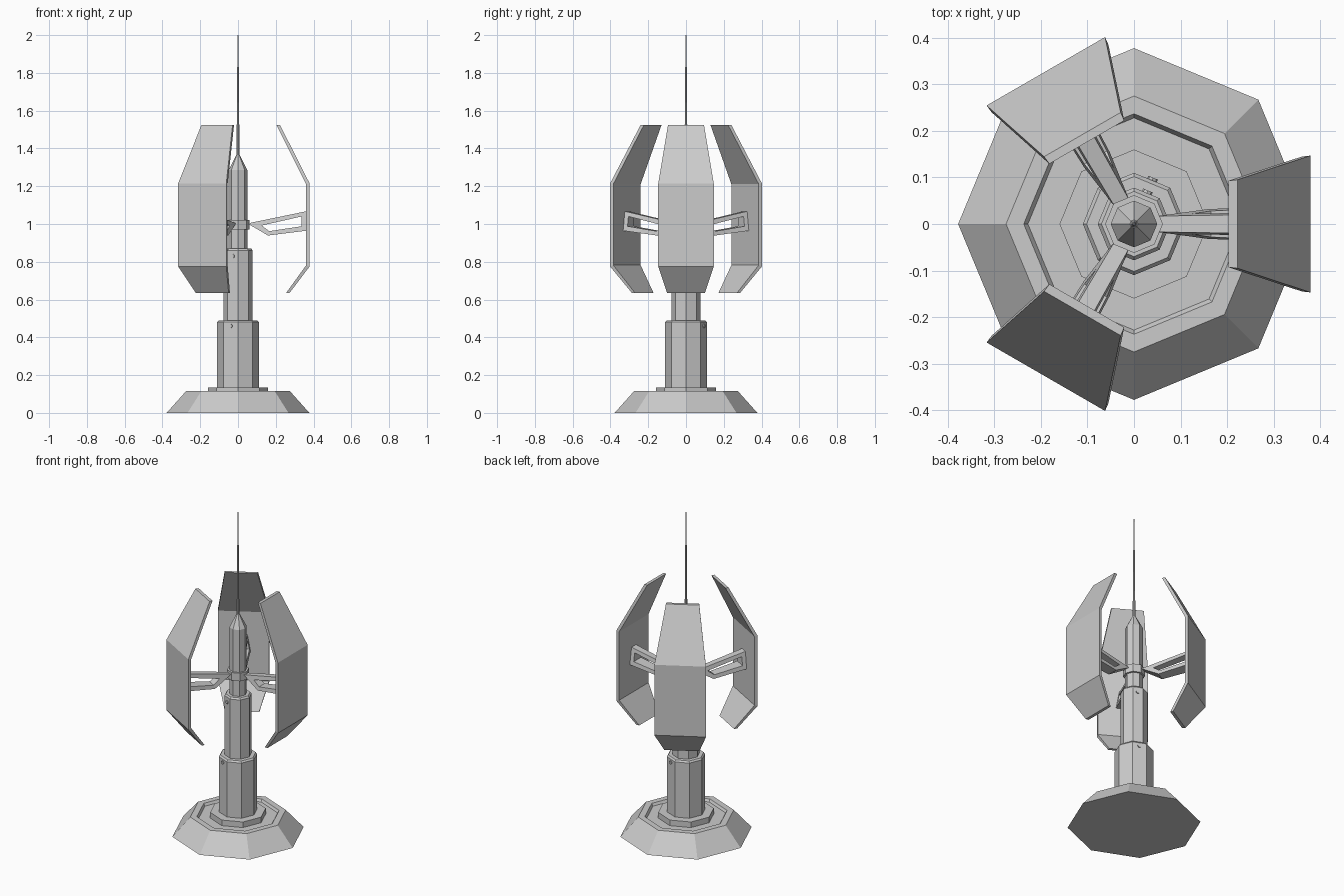
import bpy, bmesh
from math import cos, sin, pi, radians
from mathutils import Matrix

if "Cube" in bpy.data.objects:
    bpy.data.objects.remove(bpy.data.objects["Cube"])


def finish(name, bm):
    bmesh.ops.recalc_face_normals(bm, faces=bm.faces[:])
    me = bpy.data.meshes.new(name)
    bm.to_mesh(me)
    bm.free()
    ob = bpy.data.objects.new(name, me)
    bpy.context.collection.objects.link(ob)
    return ob


def turned(name, profile, sides=8):
    """Solid of stacked polygon rings from (radius, z) pairs, capped at both ends."""
    bm = bmesh.new()
    rings = [[bm.verts.new((r * cos(2 * pi * i / sides), r * sin(2 * pi * i / sides), z))
              for i in range(sides)] for r, z in profile]
    for a, b in zip(rings, rings[1:]):
        for i in range(sides):
            j = (i + 1) % sides
            bm.faces.new((a[i], a[j], b[j], b[i]))
    bm.faces.new(rings[0][::-1])
    bm.faces.new(rings[-1])
    return finish(name, bm)


def strip_solid(name, outer, inner, closed, angle):
    """Mirror-symmetric solid between two (x, z, half_width) outlines, turned about z."""
    bm = bmesh.new()
    secs = []
    for o, n in zip(outer, inner):
        secs.append([bm.verts.new((p[0], s * p[2], p[1]))
                     for p, s in ((o, -1), (o, 1), (n, 1), (n, -1))])
    pairs = list(zip(secs, secs[1:]))
    if closed:
        pairs.append((secs[-1], secs[0]))
    else:
        bm.faces.new(secs[0][::-1])
        bm.faces.new(secs[-1])
    for a, b in pairs:
        for i in range(4):
            j = (i + 1) % 4
            bm.faces.new((a[i], a[j], b[j], b[i]))
    bmesh.ops.transform(bm, matrix=Matrix.Rotation(angle, 4, 'Z'), verts=bm.verts[:])
    return finish(name, bm)


# Base with a recessed top
turned("base", [(.378, 0), (.275, .115), (.237, .115), (.228, .1)])
turned("base_flange", [(.16, .095), (.16, .135)])

# Telescoping mast
turned("lower_column", [(.11, .13), (.11, .48), (.102, .49)])
turned("middle_column", [(.078, .48), (.078, .86), (.07, .87)])
turned("upper_column", [(.05, .86), (.05, 1.285), (.009, 1.365)])
turned("collar", [(.062, .97), (.062, 1.02)])
turned("antenna", [(.008, 1.36), (.006, 1.6), (.004, 1.83), (.002, 2.0)])

# Three folded panels, each on a pierced arm
panel_out = [(.222, 1.525, .095), (.379, 1.215, .147), (.379, .775, .147), (.273, .635, .1)]
panel_in = [(.203, 1.525, .093), (.361, 1.211, .145), (.361, .782, .145), (.255, .635, .098)]
arm_out = [(.05, 1.003, .017), (.365, 1.068, .022), (.365, .965, .04), (.159, .939, .032)]
arm_in = [(.125, .992, .022), (.337, 1.04, .026), (.337, .988, .036), (.165, .962, .028)]
for k in range(3):
    a = k * 2 * pi / 3
    strip_solid(f"panel_{k + 1}", panel_out, panel_in, False, a)
    strip_solid(f"arm_{k + 1}", arm_out, arm_in, True, a)

# Small round pins on opposite faces of the column tops
for label, radius, z in (("lower", .11, .46), ("middle", .078, .83)):
    for n, deg in enumerate((-112.5, 67.5)):
        bm = bmesh.new()
        m = (Matrix.Rotation(radians(deg), 4, 'Z')
             @ Matrix.Translation((radius * cos(pi / 8), 0, z))
             @ Matrix.Rotation(pi / 2, 4, 'Y'))
        bmesh.ops.create_cone(bm, cap_ends=True, segments=8, radius1=.011,
                              radius2=.011, depth=.012, matrix=m)
        finish(f"{label}_pin_{n + 1}", bm)
